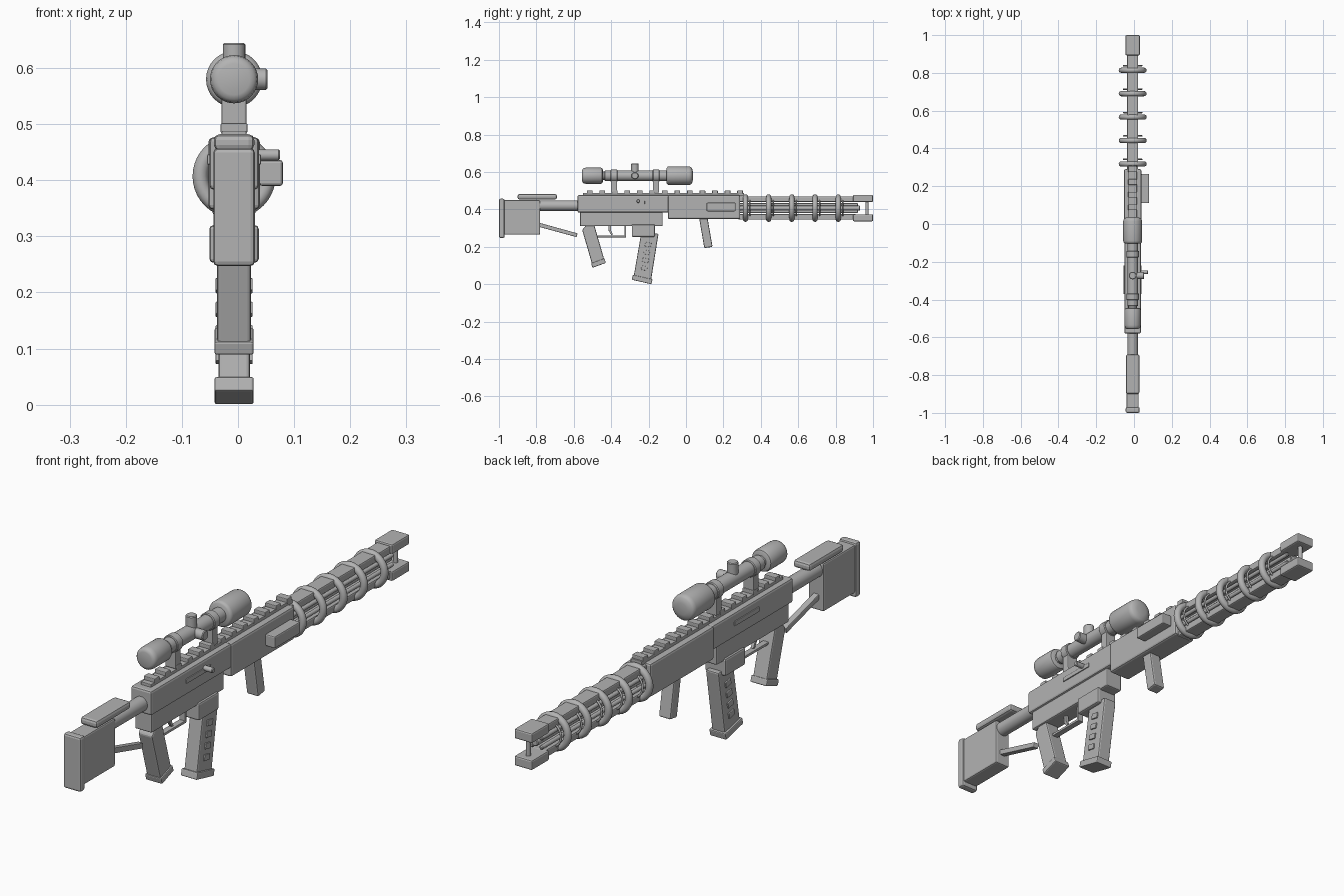
import bpy, bmesh, math
from mathutils import Matrix, Vector

if "Cube" in bpy.data.objects:
    bpy.data.objects.remove(bpy.data.objects["Cube"], do_unlink=True)

CX = -0.007  # centre line of the body
GREY = (0.45, 0.45, 0.45, 1)
mat = bpy.data.materials.new("grey metal")
mat.use_nodes = True
mat.diffuse_color = GREY
mat.node_tree.nodes["Principled BSDF"].inputs["Base Color"].default_value = GREY
smooth = []


def finish(name, bm, bevel=0, round_part=False):
    bmesh.ops.recalc_face_normals(bm, faces=bm.faces)
    me = bpy.data.meshes.new(name)
    bm.to_mesh(me)
    bm.free()
    me.materials.append(mat)
    ob = bpy.data.objects.new(name, me)
    bpy.context.collection.objects.link(ob)
    if bevel:
        mod = ob.modifiers.new("Bevel", "BEVEL")
        mod.width = bevel
        mod.segments = 2
        mod.limit_method = "ANGLE"
    if round_part:
        smooth.append(ob)
    return ob


def prism(name, pts, half, bevel=0.006, cx=CX):
    """Side profile of (y, z) points extruded across x."""
    bm = bmesh.new()
    a, b = [[bm.verts.new((cx + s * half, y, z)) for y, z in pts] for s in (-1, 1)]
    bm.faces.new(a)
    bm.faces.new(b[::-1])
    for i in range(len(pts)):
        j = (i + 1) % len(pts)
        bm.faces.new((a[i], b[i], b[j], a[j]))
    return finish(name, bm, bevel)


def box(name, y0, y1, z0, z1, half, bevel=0.006, cx=CX):
    return prism(name, [(y0, z0), (y1, z0), (y1, z1), (y0, z1)], half, bevel, cx)


def lathe(name, profile, origin, axis="Y", n=32):
    """Turn (distance, radius) points around an axis through origin."""
    bm = bmesh.new()
    rot = Vector((0, 0, 1)).rotation_difference(
        Vector([float(axis == c) for c in "XYZ"])).to_matrix()
    rings = []
    for d, r in profile:
        rings.append([bm.verts.new(Vector(origin) + rot @ Vector(
            (r * math.cos(math.tau * k / n), r * math.sin(math.tau * k / n), d)))
            for k in range(n)])
    for p, q in zip(rings, rings[1:]):
        for k in range(n):
            bm.faces.new((p[k], p[k - 1], q[k - 1], q[k]))
    bm.faces.new(rings[0])
    bm.faces.new(rings[-1])
    return finish(name, bm, round_part=True)


def rod(name, d0, d1, r, origin, axis="Y", n=24, c=0.003):
    return lathe(name, [(d0, r - c), (d0 + c, r), (d1 - c, r), (d1, r - c)], origin, axis, n)


def torus(name, y, z, major, minor, n=40, m=12):
    bm = bmesh.new()
    rings = []
    for i in range(n):
        a = math.tau * i / n
        ring = []
        for k in range(m):
            b = math.tau * k / m
            r = major + minor * math.cos(b)
            ring.append(bm.verts.new((CX + r * math.cos(a), y + minor * math.sin(b),
                                      z + r * math.sin(a))))
        rings.append(ring)
    for i in range(n):
        for k in range(m):
            bm.faces.new((rings[i][k], rings[i - 1][k], rings[i - 1][k - 1], rings[i][k - 1]))
    return finish(name, bm, round_part=True)


# Stock
box("butt_plate", -1, -0.97, 0.247, 0.457, 0.037, 0.008)
box("stock_block", -0.975, -0.78, 0.265, 0.45, 0.032)
box("cheek_pad", -0.9, -0.69, 0.453, 0.482, 0.036, 0.01)
rod("stock_tube", -0.79, -0.57, 0.028, (CX, 0, 0.42))
prism("stock_strut", [(-0.79, 0.308), (-0.585, 0.252), (-0.58, 0.272), (-0.79, 0.33)], 0.012, 0.003)

# Receiver and handguard
box("upper_receiver", -0.58, -0.09, 0.383, 0.477, 0.044, 0.008)
box("lower_receiver", -0.567, -0.125, 0.31, 0.39, 0.036)
box("magazine_well", -0.29, -0.167, 0.253, 0.32, 0.044, 0.007)
box("side_slot_plate", -0.37, -0.22, 0.428, 0.446, 0.048, 0.002)
box("handguard", -0.097, 0.29, 0.348, 0.476, 0.046, 0.008)
box("side_module", 0.11, 0.265, 0.39, 0.436, 0.021, 0.005, cx=0.059)
rod("bolt_handle", 0, 0.075, 0.01, (0, -0.255, 0.445), "X")

# Top rail
box("rail_base", -0.55, 0.31, 0.472, 0.488, 0.022, 0.002)
for i in range(13):
    y = -0.53 + i * 0.067
    box("rail_tooth", y, y + 0.03, 0.484, 0.502, 0.024, 0.003)

# Grip, trigger and foregrip
prism("grip", [(-0.555, 0.29), (-0.535, 0.315), (-0.49, 0.315), (-0.435, 0.125), (-0.5, 0.1)], 0.03)
prism("grip_cap", [(-0.507, 0.112), (-0.5, 0.088), (-0.428, 0.114), (-0.436, 0.138)], 0.035, 0.004)
box("trigger_guard_bottom", -0.485, -0.32, 0.251, 0.261, 0.012, 0.002)
box("trigger_guard_front", -0.33, -0.32, 0.253, 0.315, 0.012, 0.002)
prism("trigger", [(-0.415, 0.315), (-0.4, 0.315), (-0.4, 0.285), (-0.39, 0.266),
                  (-0.4, 0.264), (-0.413, 0.285)], 0.006, 0.001)
prism("foregrip", [(0.07, 0.355), (0.115, 0.355), (0.142, 0.2), (0.098, 0.193)], 0.025)

# Magazine with raised side pads
prism("magazine", [(-0.24, 0.27), (-0.147, 0.27), (-0.187, 0.02), (-0.28, 0.04)], 0.028)
prism("magazine_cap", [(-0.29, 0.024), (-0.185, 0), (-0.179, 0.026), (-0.284, 0.05)], 0.035, 0.004)
for i in range(4):
    z = 0.075 + i * 0.042
    y = -0.226 + (z - 0.07) * 0.16
    prism("magazine_pad", [(y - 0.016, z + 0.003), (y + 0.016, z - 0.003),
                           (y + 0.02, z + 0.019), (y - 0.012, z + 0.025)], 0.033, 0.002)

# Scope
SC = (CX, 0, 0.58)
lathe("scope_eyepiece", [(-0.556, 0.028), (-0.553, 0.036), (-0.547, 0.041), (-0.535, 0.043),
                         (-0.455, 0.043), (-0.448, 0.04), (-0.445, 0.034)], SC)
rod("scope_neck", -0.45, -0.425, 0.022, SC)
rod("scope_tube", -0.435, -0.095, 0.028, SC)
lathe("scope_objective", [(-0.103, 0.042), (-0.098, 0.048), (-0.09, 0.05), (0.015, 0.05),
                          (0.026, 0.047), (0.032, 0.041), (0.037, 0.022)], SC)
for y in (-0.385, -0.16):
    rod("scope_ring", y - 0.018, y + 0.018, 0.033, SC)
    box("scope_mount", y - 0.016, y + 0.016, 0.49, 0.565, 0.022, 0.003)
rod("top_turret", 0.59, 0.645, 0.02, (CX, -0.273, 0), "Z")
rod("side_turret", 0.0, 0.053, 0.019, (0, -0.273, 0.58), "X")

# Barrel rails, rods and coils
BZ = 0.407
box("barrel_top_rail", 0.28, 0.91, 0.44, 0.47, 0.029, 0.005)
box("barrel_bottom_rail", 0.28, 0.91, 0.345, 0.375, 0.029, 0.005)
rod("barrel", 0.28, 0.93, 0.014, (CX, 0, BZ))
for side in (-1, 1):
    for dz in (-0.018, 0.018):
        rod("barrel_rod", 0.28, 0.92, 0.008, (CX + side * 0.02, 0, BZ + dz), n=12)
for i in range(5):
    y = 0.318 + i * 0.124
    torus("coil", y, BZ, 0.06, 0.014)
    torus("thin_coil", y + 0.024, BZ, 0.048, 0.004)

# Muzzle
box("muzzle_top", 0.893, 1, 0.44, 0.478, 0.038, 0.006)
box("muzzle_bottom", 0.893, 1, 0.336, 0.374, 0.038, 0.006)
rod("muzzle_post", 0.365, 0.45, 0.009, (CX, 0.968, 0), "Z", n=16)

# Smooth shading for the round parts
bpy.ops.object.select_all(action="DESELECT")
for ob in smooth:
    ob.select_set(True)
bpy.context.view_layer.objects.active = smooth[0]
bpy.ops.object.shade_smooth_by_angle(angle=math.radians(40))
